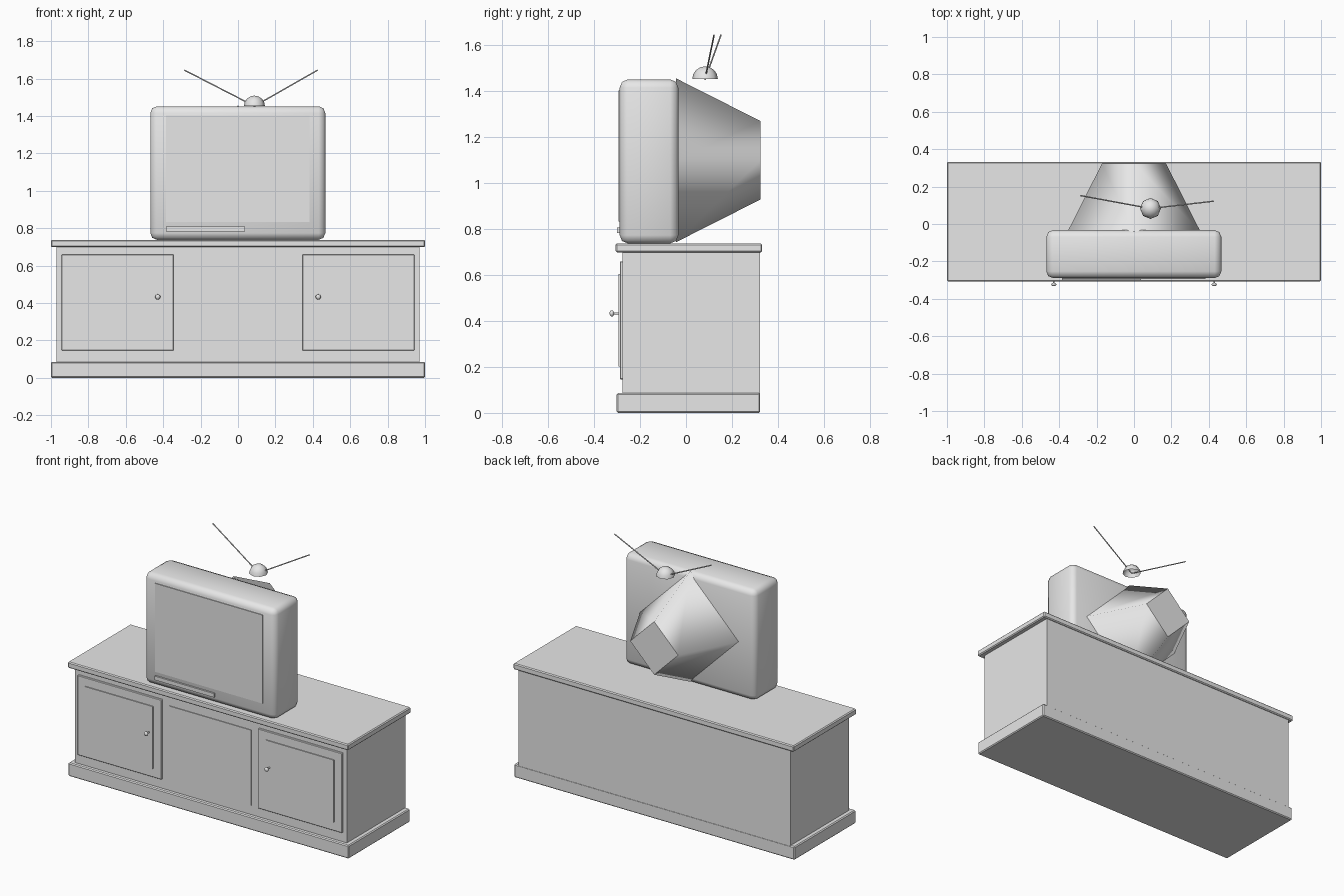
import bpy, bmesh, math
from mathutils import Matrix, Vector

if "Cube" in bpy.data.objects:
    bpy.data.objects.remove(bpy.data.objects["Cube"])

grey = bpy.data.materials.new("light_grey")
grey.diffuse_color = (0.8, 0.8, 0.8, 1)
grey.use_nodes = True
grey.node_tree.nodes["Principled BSDF"].inputs["Base Color"].default_value = grey.diffuse_color


def finish(name, bm, smooth_angle=None):
    me = bpy.data.meshes.new(name)
    bm.to_mesh(me)
    bm.free()
    me.materials.append(grey)
    ob = bpy.data.objects.new(name, me)
    bpy.context.scene.collection.objects.link(ob)
    if smooth_angle:
        bpy.ops.object.select_all(action='DESELECT')
        ob.select_set(True)
        bpy.context.view_layer.objects.active = ob
        bpy.ops.object.shade_smooth_by_angle(angle=math.radians(smooth_angle))
    return ob


def box(name, x, y, z, bevel=0.0, segments=1):
    """Box from (min, max) ranges, with optional rounded edges."""
    bm = bmesh.new()
    size = Matrix.Diagonal((x[1] - x[0], y[1] - y[0], z[1] - z[0], 1))
    mid = Vector((sum(x) / 2, sum(y) / 2, sum(z) / 2))
    bmesh.ops.create_cube(bm, size=1, matrix=Matrix.Translation(mid) @ size)
    if bevel:
        bmesh.ops.bevel(bm, geom=bm.edges[:], offset=bevel, segments=segments,
                        profile=0.5, affect='EDGES')
    return finish(name, bm, 50 if segments > 1 else None)


def rod(name, a, b, radius, sides=8):
    a, b = Vector(a), Vector(b)
    d = b - a
    bm = bmesh.new()
    m = Matrix.Translation((a + b) / 2) @ d.to_track_quat('Z', 'Y').to_matrix().to_4x4()
    bmesh.ops.create_cone(bm, cap_ends=True, segments=sides, radius1=radius,
                          radius2=radius, depth=d.length, matrix=m)
    return finish(name, bm, 50)


# Cabinet
box("cabinet_base", (-1, 1), (-0.302, 0.323), (0, 0.086), 0.006)
box("cabinet_body", (-0.97, 0.97), (-0.276, 0.322), (0.08, 0.705))
box("cabinet_top", (-1, 1), (-0.307, 0.332), (0.699, 0.738), 0.006)
box("centre_panel", (-0.295, 0.29), (-0.281, -0.27), (0.147, 0.632))

# Doors, raised panels and knobs, mirrored left and right
for side, s in (("left", -1), ("right", 1)):
    span = lambda p, q: tuple(sorted((s * p, s * q)))
    box(side + "_door", span(0.344, 0.943), (-0.288, -0.27), (0.146, 0.66), 0.003)
    box(side + "_door_panel", span(0.402, 0.888), (-0.294, -0.28), (0.203, 0.604))
    rod(side + "_knob_stem", (s * 0.429, -0.285, 0.433), (s * 0.429, -0.32, 0.433), 0.005)
    bm = bmesh.new()
    bmesh.ops.create_uvsphere(
        bm, u_segments=12, v_segments=8, radius=0.014,
        matrix=Matrix.Translation((s * 0.429, -0.323, 0.433)) @ Matrix.Diagonal((1, 0.7, 1, 1)))
    finish(side + "_knob", bm, 60)

# Television front housing, screen and control strip
box("television_housing", (-0.469, 0.467), (-0.289, -0.033), (0.738, 1.452), 0.036, 2)
box("screen", (-0.386, 0.382), (-0.294, -0.28), (0.833, 1.403))
box("control_strip", (-0.386, 0.038), (-0.3, -0.28), (0.783, 0.808))

# Tapered diamond-shaped back, sides shaded smooth
y0, y1 = -0.044, 0.324
bm = bmesh.new()
bmesh.ops.create_cone(
    bm, cap_ends=True, segments=4, radius1=0.357, radius2=0.171, depth=y1 - y0,
    matrix=Matrix.Translation((0, (y0 + y1) / 2, 1.1)) @ Matrix.Rotation(-math.pi / 2, 4, 'X'))
for f in bm.faces:
    f.smooth = abs(f.normal.y) < 0.9
finish("television_back", bm)

# Antenna dome (open half sphere)
base = Vector((0.088, 0.083, 1.453))
bm = bmesh.new()
bmesh.ops.create_uvsphere(bm, u_segments=8, v_segments=8, radius=0.056,
                          matrix=Matrix.Translation(base))
bmesh.ops.delete(bm, geom=[v for v in bm.verts if v.co.z < base.z - 0.001], context='VERTS')
finish("antenna_dome", bm, 60)

# Antenna rods
rod("antenna_rod_left", base, (-0.286, 0.152, 1.645), 0.0035)
rod("antenna_rod_right", base, (0.425, 0.122, 1.645), 0.0035)
